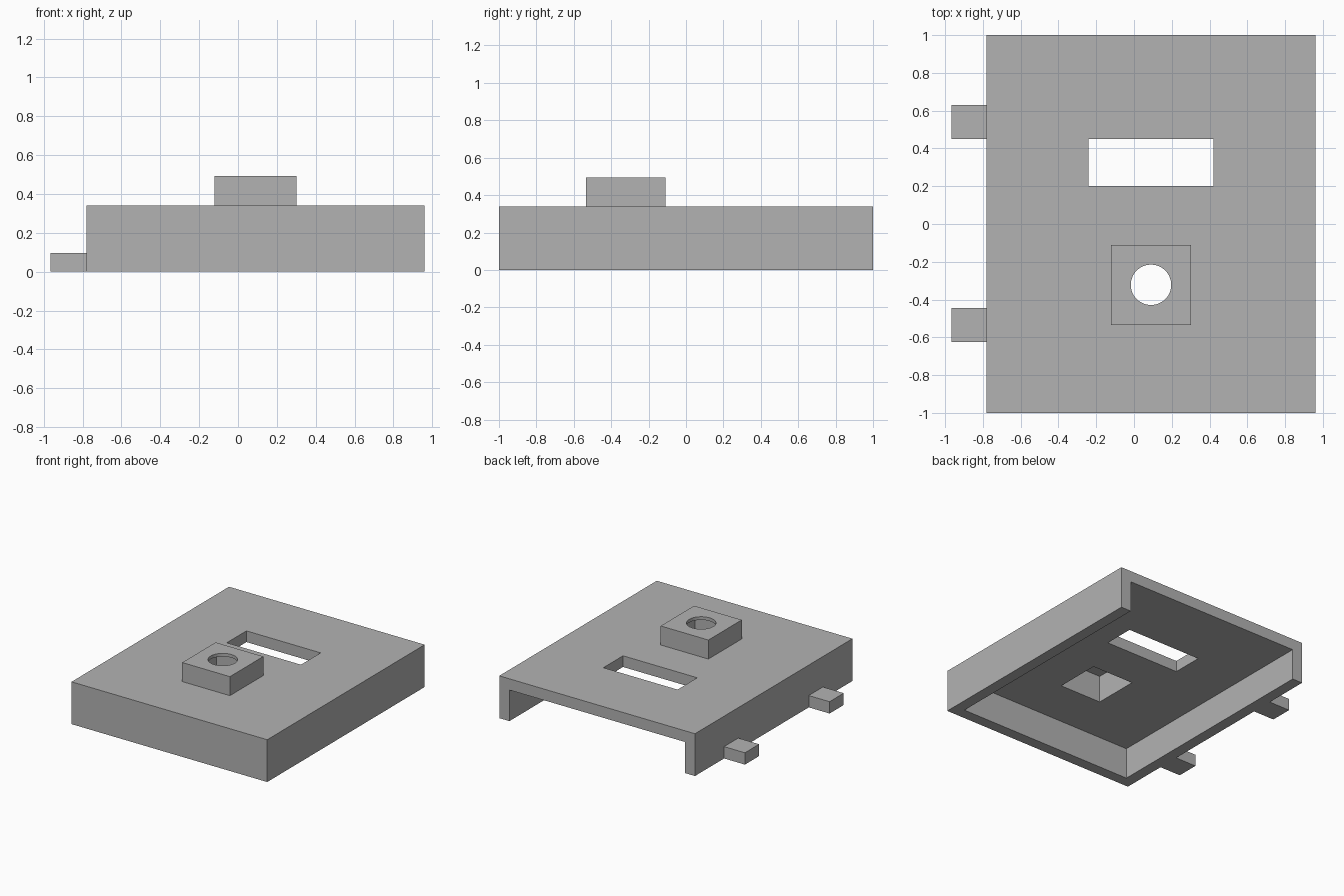
import bpy
from mathutils import Vector

default = bpy.data.objects.get("Cube")
if default:
    bpy.data.objects.remove(default, do_unlink=True)

grey = bpy.data.materials.new("plain grey")
grey.use_nodes = True
grey.diffuse_color = (0.45, 0.45, 0.45, 1)
grey.node_tree.nodes["Principled BSDF"].inputs["Base Color"].default_value = (0.45, 0.45, 0.45, 1)


def box(name, low, high):
    """Axis-aligned box between two corners."""
    low, high = Vector(low), Vector(high)
    bpy.ops.mesh.primitive_cube_add(size=1, location=(low + high) / 2)
    obj = bpy.context.object
    obj.name = name
    obj.scale = high - low
    bpy.ops.object.transform_apply(location=False, rotation=False, scale=True)
    obj.data.materials.append(grey)
    return obj


def cut(target, cutter):
    """Subtract the cutter from the target, then discard the cutter."""
    cutter.hide_render = True
    mod = target.modifiers.new("cut", 'BOOLEAN')
    mod.operation = 'DIFFERENCE'
    mod.solver = 'EXACT'
    mod.object = cutter
    bpy.ops.object.select_all(action='DESELECT')
    bpy.context.view_layer.objects.active = target
    target.select_set(True)
    bpy.ops.object.modifier_apply(modifier=mod.name)
    bpy.data.objects.remove(cutter, do_unlink=True)


LEFT, RIGHT = 0.96, -0.78      # cover sides
TOP, WALL = 0.34, 0.09         # cover height and thickness
HUB_X, HUB_Y = 0.09, -0.322    # boss centre
HUB, POCKET = 0.212, 0.185     # boss and pocket half widths
HUB_TOP, CAP = 0.493, 0.026

# Cover: open underneath and at the back
cover = box("cover", (RIGHT, -1, 0), (LEFT, 1, TOP))
cut(cover, box("cavity_cutter", (RIGHT + WALL, -1 + WALL, -0.1), (LEFT - WALL, 1.1, TOP - WALL)))
cut(cover, box("slot_cutter", (-0.24, 0.2, 0.1), (0.42, 0.45, 0.6)))


def pocket():
    return box("pocket_cutter", (HUB_X - POCKET, HUB_Y - POCKET, 0.1),
               (HUB_X + POCKET, HUB_Y + POCKET, HUB_TOP - CAP))


cut(cover, pocket())

# Hollow square boss with a round hole in its cap
boss = box("boss", (HUB_X - HUB, HUB_Y - HUB, TOP), (HUB_X + HUB, HUB_Y + HUB, HUB_TOP))
cut(boss, pocket())
bpy.ops.mesh.primitive_cylinder_add(vertices=48, radius=0.107, depth=0.4,
                                    location=(HUB_X, HUB_Y, HUB_TOP))
hole = bpy.context.object
hole.data.materials.append(grey)
cut(boss, hole)
bpy.ops.object.shade_smooth_by_angle()

# Two tabs on the right side
for name, y in (("front_tab", -0.535), ("back_tab", 0.54)):
    box(name, (-0.965, y - 0.09, 0), (RIGHT, y + 0.09, 0.095))
